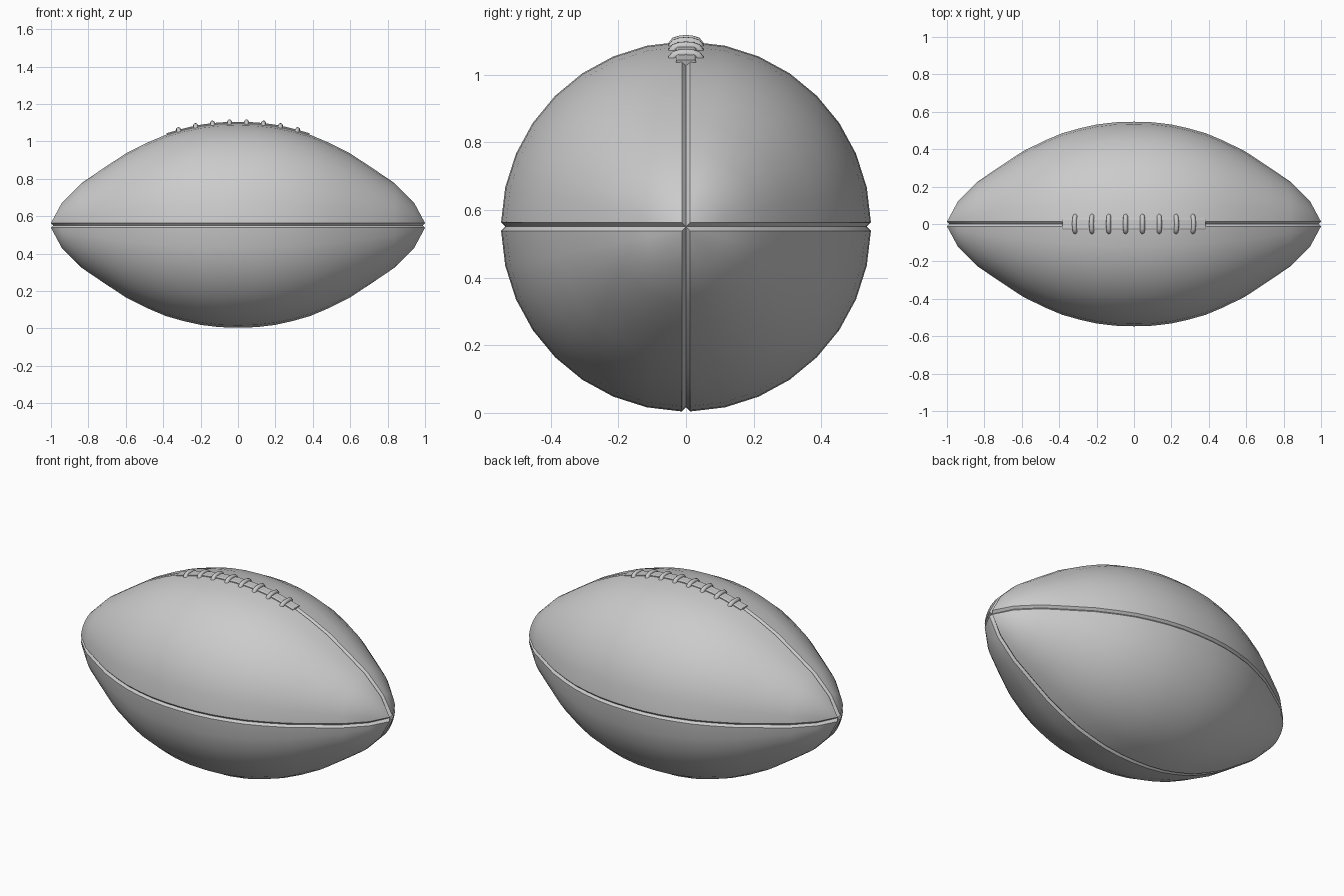
import bpy, bmesh, math
from mathutils import Vector

if "Cube" in bpy.data.objects:
    bpy.data.objects.remove(bpy.data.objects["Cube"])

CZ = 0.551           # height of the ball's long axis
W, D = 0.0125, 0.012  # seam half width and depth
SEG = 8              # facets per quarter panel
HALF = [(0, .547), (.1, .544), (.2, .532), (.29, .512), (.385, .485), (.48, .445), (.595, .388),
        (.715, .309), (.836, .227), (.942, .121), (1.0, W * math.sqrt(2))]
PROFILE = [(-x, r) for x, r in HALF[:0:-1]] + HALF


def surface(x):
    """Radius and slope of the ball at x."""
    for (x0, r0), (x1, r1) in zip(PROFILE, PROFILE[1:]):
        if x <= x1:
            break
    s = lambda q: r0 + (r1 - r0) * (q - x0) / (x1 - x0)
    return s(x), -x * .98


def finish(name, bm, angle=30):
    bmesh.ops.recalc_face_normals(bm, faces=bm.faces)
    me = bpy.data.meshes.new(name)
    bm.to_mesh(me)
    bm.free()
    ob = bpy.data.objects.new(name, me)
    bpy.context.collection.objects.link(ob)
    bpy.ops.object.select_all(action='DESELECT')
    ob.select_set(True)
    bpy.context.view_layer.objects.active = ob
    bpy.ops.object.shade_smooth_by_angle(angle=math.radians(angle))
    return ob


def skin(bm, rings, caps=False):
    """Bridge closed rings of points."""
    vs = [[bm.verts.new(p) for p in ring] for ring in rings]
    n = len(vs[0])
    for a, b in zip(vs, vs[1:]):
        for i in range(n):
            j = (i + 1) % n
            bm.faces.new((a[i], a[j], b[j], b[i]))
    if caps:
        bm.faces.new(vs[0])
        bm.faces.new(vs[-1])


# Ball: four panels divided by V-shaped seams
rings = []
for k, (x, r) in enumerate(PROFILE):
    x0, r0 = PROFILE[max(k - 1, 0)]
    x1, r1 = PROFILE[min(k + 1, len(PROFILE) - 1)]
    n = Vector((-(r1 - r0), x1 - x0)).normalized()
    gx, gr = x - D * n.x, r - D * n.y
    if abs(x) == 1:
        gx, gr = math.copysign(.988, x), 0
    a0 = math.asin(min(1, W / r))
    ring = []
    for q in range(4):
        base = q * math.pi / 2
        ring.append((gx, gr * math.cos(base), CZ + gr * math.sin(base)))
        for i in range(SEG + 1):
            a = base + a0 + (math.pi / 2 - 2 * a0) * i / SEG
            ring.append((x, r * math.cos(a), CZ + r * math.sin(a)))
    rings.append(ring)
bm = bmesh.new()
skin(bm, rings)
bmesh.ops.remove_doubles(bm, verts=bm.verts, dist=.0005)
bmesh.ops.dissolve_degenerate(bm, edges=bm.edges, dist=.0002)
finish("ball", bm)

# Lace strip: curved band set along the top seam
SECTION = [(-.03, -.012), (-.03, .003), (-.024, .007), (.024, .007), (.03, .003), (.03, -.012),
           (.016, -.022), (-.016, -.022)]
rings = []
for k in range(21):
    x = -.38 + .76 * k / 20
    r, slope = surface(x)
    n = Vector((-slope, 0, 1)).normalized()
    rings.append([Vector((x, y, CZ + r)) + n * h for y, h in SECTION])
bm = bmesh.new()
skin(bm, rings, True)
finish("lace_strip", bm)

# Cross laces: eight arched tubes over the strip
PATH = [(-.043, -.022), (-.041, -.007), (-.034, .002), (-.018, .007), (0, .0085),
        (.018, .007), (.034, .002), (.041, -.007), (.043, -.022)]
RAD = .0125
bm = bmesh.new()
for k in range(8):
    x = -.316 + .0903 * k
    r, slope = surface(x)
    n = Vector((-slope, 0, 1)).normalized()
    t = Vector((1, 0, slope)).normalized()
    rings = []
    for i, (y, h) in enumerate(PATH):
        p, q = PATH[max(i - 1, 0)], PATH[min(i + 1, len(PATH) - 1)]
        d = Vector((q[0] - p[0], q[1] - p[1])).normalized()
        side = Vector((0, -d.y, 0)) + n * d.x
        c = Vector((x, y, CZ + r)) + n * h
        rings.append([c + (t * math.cos(a) + side * math.sin(a)) * RAD
                      for a in (math.tau * j / 10 for j in range(10))])
    skin(bm, rings, True)
finish("cross_laces", bm, 50)
